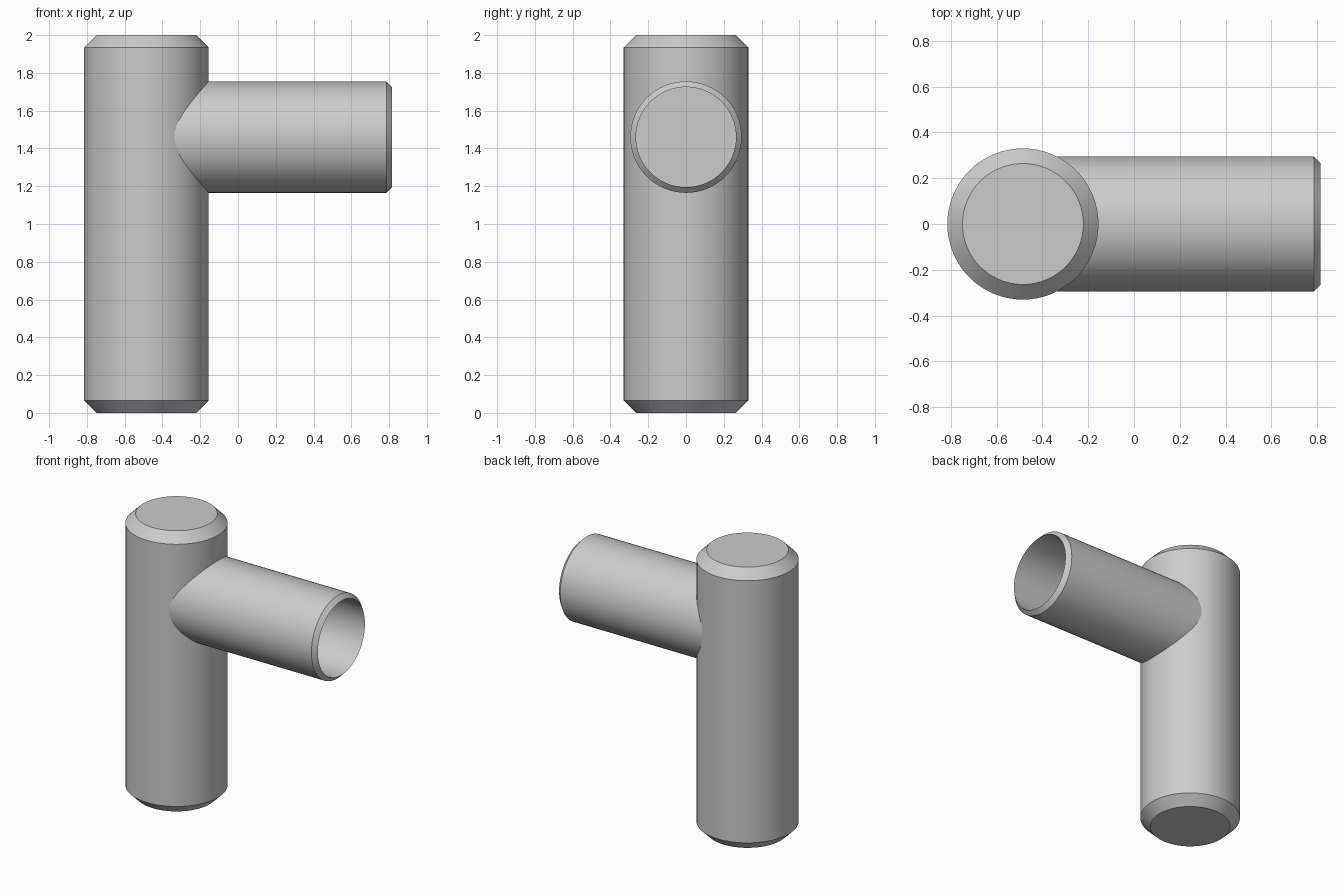
import bpy
import math
from mathutils import Matrix

cube = bpy.data.objects.get("Cube")
if cube:
    bpy.data.objects.remove(cube, do_unlink=True)

GREY = (0.6, 0.6, 0.6, 1.0)
grey = bpy.data.materials.new("plain grey")
grey.use_nodes = True
grey.diffuse_color = GREY
grey.node_tree.nodes["Principled BSDF"].inputs["Base Color"].default_value = GREY


def lathe(name, profile, placement, sides=64):
    """Spin (radius, height) points about z; a zero radius makes a pole."""
    verts, faces, rings = [], [], []
    for radius, height in profile:
        count = sides if radius else 1
        rings.append(range(len(verts), len(verts) + count))
        for i in range(count):
            angle = math.tau * i / sides
            verts.append((radius * math.cos(angle), radius * math.sin(angle), height))
    for low, high in zip(rings, rings[1:]):
        for i in range(sides):
            j = (i + 1) % sides
            if len(low) == 1:
                faces.append((low[0], high[j], high[i]))
            elif len(high) == 1:
                faces.append((low[i], low[j], high[0]))
            else:
                faces.append((low[i], low[j], high[j], high[i]))
    mesh = bpy.data.meshes.new(name)
    mesh.from_pydata(verts, [], faces)
    mesh.transform(placement)
    mesh.materials.append(grey)
    obj = bpy.data.objects.new(name, mesh)
    bpy.context.collection.objects.link(obj)
    bpy.ops.object.select_all(action="DESELECT")
    obj.select_set(True)
    bpy.context.view_layer.objects.active = obj
    bpy.ops.object.shade_smooth_by_angle(angle=math.radians(30))
    return obj


TRUNK_X, TRUNK_R, BEVEL = -0.485, 0.33, 0.066
BRANCH_Z, BRANCH_R, LIP = 1.46, 0.295, 0.03
END_X = 0.815

# Upright solid post with chamfered ends
lathe("upright_post",
      [(0, 0), (TRUNK_R - BEVEL, 0), (TRUNK_R, BEVEL),
       (TRUNK_R, 2 - BEVEL), (TRUNK_R - BEVEL, 2), (0, 2)],
      Matrix.Translation((TRUNK_X, 0, 0)))

# Side branch: chamfered mouth and a blind bore reaching the post
length = END_X - TRUNK_X
bore_floor = TRUNK_R + 0.01
lathe("side_branch",
      [(0, 0), (BRANCH_R, 0), (BRANCH_R, length - LIP), (BRANCH_R - LIP, length),
       (BRANCH_R - LIP, bore_floor), (0, bore_floor)],
      Matrix.Translation((TRUNK_X, 0, BRANCH_Z)) @ Matrix.Rotation(math.pi / 2, 4, "Y"))
